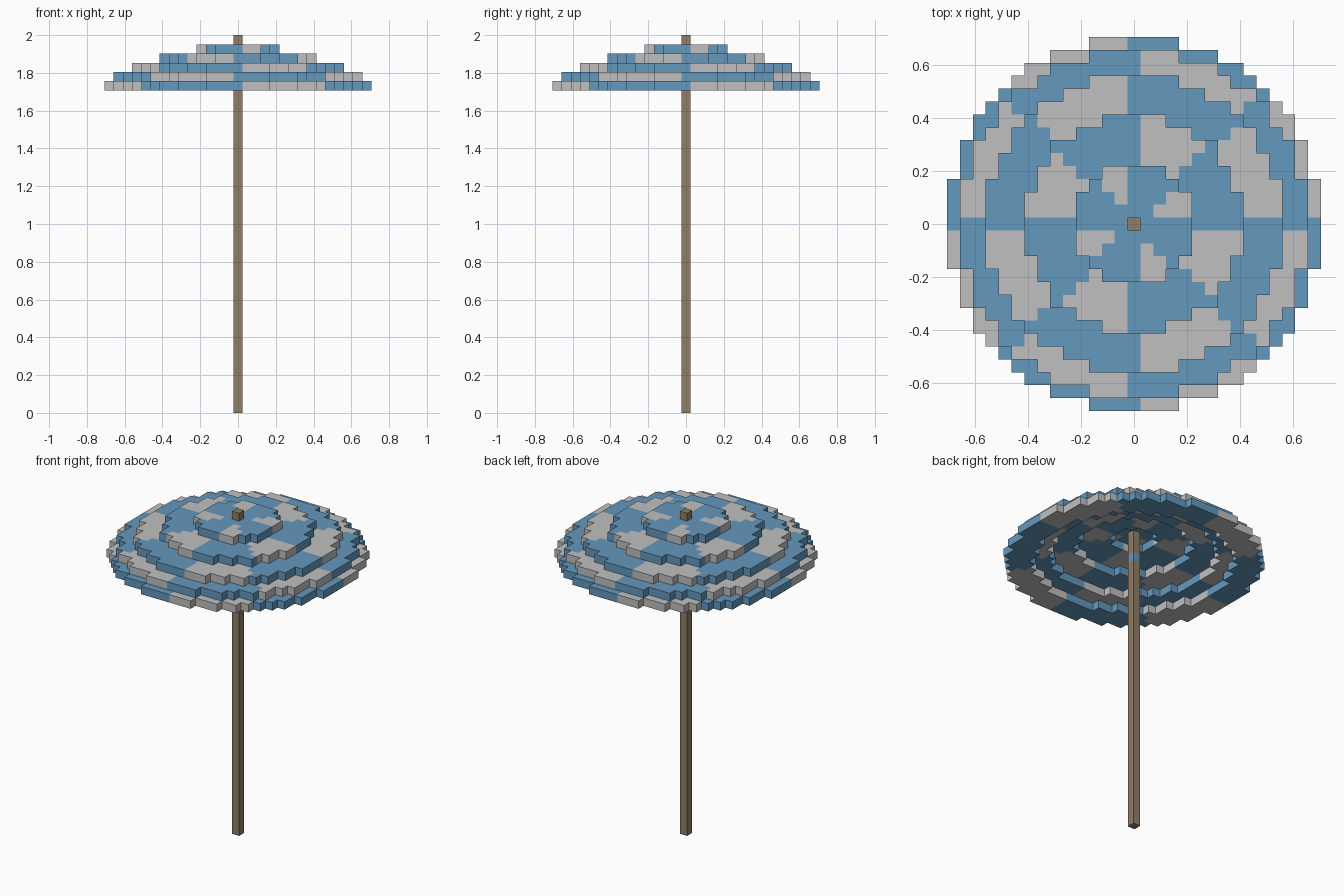
import bpy
import bmesh
from mathutils import Vector

if "Cube" in bpy.data.objects:
    bpy.data.objects.remove(bpy.data.objects["Cube"], do_unlink=True)

V = 2 / 41  # edge length of one block


def make_material(name, rgb):
    mat = bpy.data.materials.new(name)
    mat.use_nodes = True
    color = (*rgb, 1.0)
    mat.diffuse_color = color
    mat.node_tree.nodes["Principled BSDF"].inputs["Base Color"].default_value = color
    return mat


BLUE = make_material("canopy blue", (0.127, 0.314, 0.515))
GRAY = make_material("canopy light gray", (0.527, 0.527, 0.535))
BROWN = make_material("pole brown", (0.283, 0.209, 0.136))


def finish(bm, name, materials):
    mesh = bpy.data.meshes.new(name)
    bm.to_mesh(mesh)
    bm.free()
    for mat in materials:
        mesh.materials.append(mat)
    obj = bpy.data.objects.new(name, mesh)
    bpy.context.collection.objects.link(obj)
    return obj


def block_column(name, bottom, top, mat):
    """One block wide column between two block heights."""
    bm = bmesh.new()
    bmesh.ops.create_cube(bm, size=1)
    bmesh.ops.scale(bm, vec=(V, V, (top - bottom) * V), verts=bm.verts)
    bmesh.ops.translate(bm, vec=(0, 0, (top + bottom) / 2 * V), verts=bm.verts)
    return finish(bm, name, [mat])


def is_gray(i, j, odd):
    """Alternating eighths, with blue along the axes and diagonals."""
    if i == 0 or j == 0 or abs(i) == abs(j):
        return False
    octant_parity = (i * j > 0) == (abs(i) > abs(j))
    return octant_parity != odd


def canopy_ring(name, outer, inner, level, odd):
    """Blocky ring of cells whose centres lie between two radii."""
    bm = bmesh.new()
    n = int(outer) + 1
    for i in range(-n, n + 1):
        for j in range(-n, n + 1):
            if inner ** 2 < i * i + j * j < outer ** 2:
                corners = [(-.5, -.5), (.5, -.5), (.5, .5), (-.5, .5)]
                bm.faces.new([bm.verts.new(((i + a) * V, (j + b) * V, level * V))
                              for a, b in corners])
    bmesh.ops.remove_doubles(bm, verts=bm.verts, dist=V / 100)
    result = bmesh.ops.extrude_face_region(bm, geom=bm.faces[:])
    raised = [g for g in result["geom"] if isinstance(g, bmesh.types.BMVert)]
    bmesh.ops.translate(bm, vec=(0, 0, V), verts=raised)
    bmesh.ops.recalc_face_normals(bm, faces=bm.faces)
    # Colour each face by the cell just behind it
    for face in bm.faces:
        face.normal_update()
        p: Vector = (face.calc_center_median() - face.normal * V / 2) / V
        face.material_index = int(is_gray(round(p.x), round(p.y), odd))
    return finish(bm, name, [BLUE, GRAY])


# Pole with a blue collar at the height of the canopy rim
block_column("pole", 0, 35, BROWN)
block_column("pole_collar", 35, 36, BLUE)
block_column("pole_top", 36, 41, BROWN)

# Stepped canopy: every ring reaches two blocks under the one above it
radii = [14.5, 13.5, 11.5, 8.5, 4.5]
holes = [11.5, 9.5, 6.5, 2.5, 0]
for k, (outer, inner) in enumerate(zip(radii, holes)):
    canopy_ring(f"canopy_ring_{k + 1}", outer, inner, 35 + k, k % 2 == 1)
